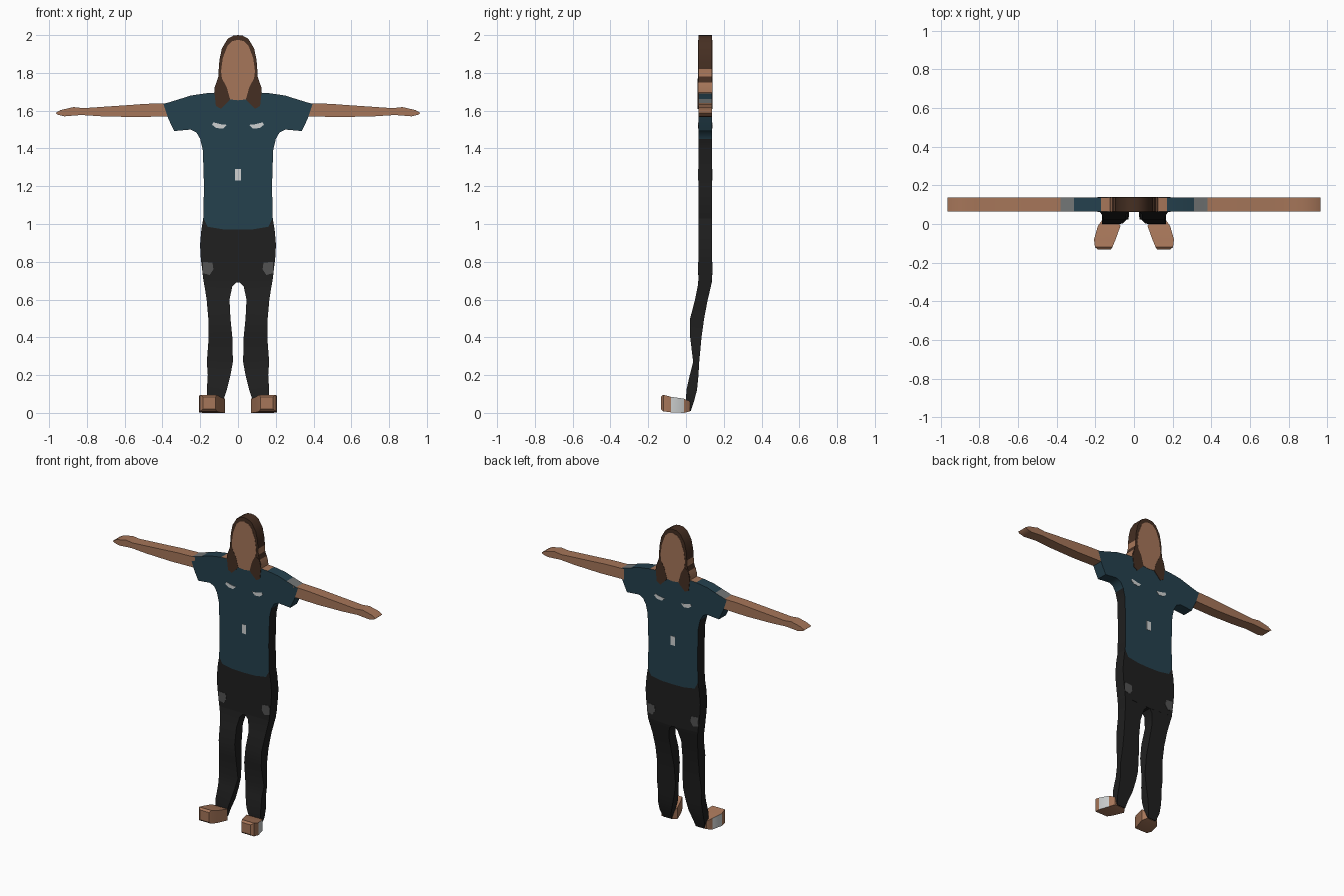
import bpy, bmesh

if "Cube" in bpy.data.objects:
    bpy.data.objects.remove(bpy.data.objects["Cube"])

FRONT, BACK = 0.065, 0.137


def material(name, r, g, b):
    m = bpy.data.materials.new(name)
    m.use_nodes = True
    m.diffuse_color = (r, g, b, 1)
    node = m.node_tree.nodes["Principled BSDF"]
    node.inputs["Base Color"].default_value = (r, g, b, 1)
    node.inputs["Roughness"].default_value = 0.9
    return m


SKIN = material("skin", 0.38, 0.18, 0.1)
HAIR = material("dark_brown_hair", 0.06, 0.028, 0.016)
TEAL = material("teal_shirt", 0.018, 0.052, 0.075)
BLACK = material("black_cloth", 0.014, 0.014, 0.014)
WORN = material("worn_grey", 0.085, 0.085, 0.085)
GREY = material("sleeve_grey", 0.17, 0.18, 0.18)
WHITE = material("off_white", 0.62, 0.64, 0.64)


def finish(name, bm, mats, rule=None):
    bmesh.ops.recalc_face_normals(bm, faces=bm.faces)
    if rule:
        for f in bm.faces:
            f.material_index = rule(f.calc_center_median(), f.normal)
    me = bpy.data.meshes.new(name)
    bm.to_mesh(me)
    bm.free()
    ob = bpy.data.objects.new(name, me)
    bpy.context.collection.objects.link(ob)
    for m in mats:
        me.materials.append(m)
    bpy.ops.object.select_all(action="DESELECT")
    ob.select_set(True)
    bpy.context.view_layer.objects.active = ob
    bpy.ops.object.shade_smooth_by_angle(angle=0.6)


def slab(name, pts, mats, rule=None, y0=FRONT, y1=BACK):
    """Extrude an x-z outline through the depth of the body."""
    bm = bmesh.new()
    face = bm.faces.new([bm.verts.new((x, y0, z)) for x, z in pts])
    out = bmesh.ops.extrude_face_region(bm, geom=[face])
    for v in out["geom"]:
        if isinstance(v, bmesh.types.BMVert):
            v.co.y = y1
    finish(name, bm, mats, rule)


def both(pts):
    """Complete a half outline that runs from the centre line to the centre line."""
    return pts + [(-x, z) for x, z in reversed(pts) if x > 0]


def plates(name, pts, mat, lift=0.002):
    """Thin painted pieces on the front and back."""
    slab("front_" + name, pts, [mat], None, FRONT - lift, FRONT + 0.001)
    slab("back_" + name, pts, [mat], None, BACK - 0.001, BACK + lift)


def loft(name, rings, mats, rule=None):
    """Skin a row of four-cornered sections."""
    bm = bmesh.new()
    rows = [[bm.verts.new(p) for p in ring] for ring in rings]
    for a, b in zip(rows, rows[1:]):
        for i in range(4):
            j = (i + 1) % 4
            bm.faces.new((a[i], a[j], b[j], b[i]))
    bm.faces.new(rows[0])
    bm.faces.new(rows[-1])
    finish(name, bm, mats, rule)


# Head: hair on the slab, skin bands on its side walls
def head_rule(c, n):
    banded = 1.78 < c.z < 1.82 or c.z < 1.75
    return 1 if banded and abs(n.y) < 0.5 else 0


slab("head", both([(0, 2), (0.025, 1.997), (0.055, 1.98), (0.085, 1.93), (0.098, 1.87),
                   (0.102, 1.82), (0.104, 1.78), (0.114, 1.75), (0.125, 1.72),
                   (0.125, 1.68), (0, 1.68)]), [HAIR, SKIN], head_rule)
plates("face", both([(0, 1.975), (0.03, 1.968), (0.055, 1.945), (0.08, 1.88), (0.09, 1.81),
                     (0.085, 1.77), (0.06, 1.725), (0.045, 1.66), (0, 1.655)]), SKIN)


# Shirt: dark walls down the flanks, grey wear on top of the sleeves
def shirt_rule(c, n):
    if abs(n.y) > 0.5:
        return 0
    if c.z < 1.46:
        return 1
    if n.z > 0.5 and abs(c.x) > 0.3:
        return 2
    return 3 if n.z > 0.5 and abs(c.x) < 0.17 else 0


slab("shirt", both([(0, 1.69), (0.125, 1.695), (0.17, 1.692), (0.25, 1.68), (0.31, 1.661),
                    (0.395, 1.635), (0.37, 1.56), (0.338, 1.492), (0.25, 1.5), (0.22, 1.485),
                    (0.2, 1.45), (0.186, 1.39), (0.18, 1.2), (0.184, 1.03), (0.16, 0.985),
                    (0.08, 0.972), (0, 0.97)]), [TEAL, BLACK, GREY, SKIN], shirt_rule)
plates("badge", [(-0.015, 1.23), (0.015, 1.23), (0.015, 1.29), (-0.015, 1.29)], WHITE)

# Trousers above the crotch
slab("trouser_top", both([(0, 0.97), (0.08, 0.972), (0.16, 0.985), (0.184, 1.03), (0.194, 0.97),
                          (0.201, 0.89), (0.197, 0.82), (0.183, 0.7), (0, 0.69)]), [BLACK])

# Sections: height, inner x, outer x, front y, back y
LEG = [(0.7, 0.0, 0.183, 0.065, 0.137), (0.67, 0.03, 0.177, 0.062, 0.132),
       (0.6, 0.045, 0.166, 0.048, 0.115), (0.5, 0.04, 0.157, 0.022, 0.096),
       (0.4, 0.03, 0.155, 0.022, 0.082), (0.27, 0.027, 0.165, 0.038, 0.07),
       (0.2, 0.04, 0.16, 0.02, 0.066), (0.12, 0.06, 0.165, 0.002, 0.058),
       (0.06, 0.08, 0.165, 0.0, 0.042), (0.01, 0.09, 0.15, -0.005, 0.025)]
# Sections: depth, inner x, outer x, bottom z, top z
FOOT = [(-0.133, 0.12, 0.185, 0.02, 0.085), (-0.12, 0.112, 0.202, 0.008, 0.096),
        (-0.08, 0.095, 0.207, 0.003, 0.085), (-0.01, 0.07, 0.187, 0.0, 0.075),
        (0.02, 0.09, 0.165, 0.008, 0.06)]


def foot_rule(c, n):
    return 1 if n.x * c.x > 0.05 and -0.08 < c.y < 0 else 0


for side, s in (("left", 1), ("right", -1)):
    # Bare arm and hand
    slab(side + "_arm", [(s * x, z) for x, z in [
        (0.36, 1.64), (0.49, 1.636), (0.6, 1.628), (0.72, 1.62), (0.82, 1.613), (0.87, 1.619),
        (0.94, 1.603), (0.965, 1.588), (0.955, 1.579), (0.92, 1.57), (0.83, 1.577),
        (0.72, 1.57), (0.54, 1.566), (0.36, 1.57)]], [SKIN])

    # Hair lock lying over the shoulder
    plates(side + "_hair_lock", [(s * x, z) for x, z in [
        (0.085, 1.77), (0.114, 1.75), (0.125, 1.7), (0.117, 1.625), (0.09, 1.61),
        (0.055, 1.645), (0.042, 1.66), (0.06, 1.725)]], HAIR, 0.003)

    # Chest mark and worn thigh patch
    plates(side + "_chest_mark", [(s * x, z) for x, z in [
        (0.06, 1.525), (0.09, 1.528), (0.13, 1.538), (0.137, 1.525), (0.115, 1.508),
        (0.08, 1.505)]], WHITE)
    plates(side + "_thigh_patch", [(s * x, z) for x, z in [
        (0.135, 0.795), (0.185, 0.8), (0.188, 0.74), (0.15, 0.73), (0.13, 0.76)]], WORN)

    # Trouser leg and foot
    loft(side + "_leg", [[(s * a, f, z), (s * b, f, z), (s * b, k, z), (s * a, k, z)]
                         for z, a, b, f, k in LEG], [BLACK])
    loft(side + "_foot", [[(s * a, y, lo), (s * b, y, lo), (s * b, y, hi), (s * a, y, hi)]
                          for y, a, b, lo, hi in FOOT], [SKIN, WHITE], foot_rule)
